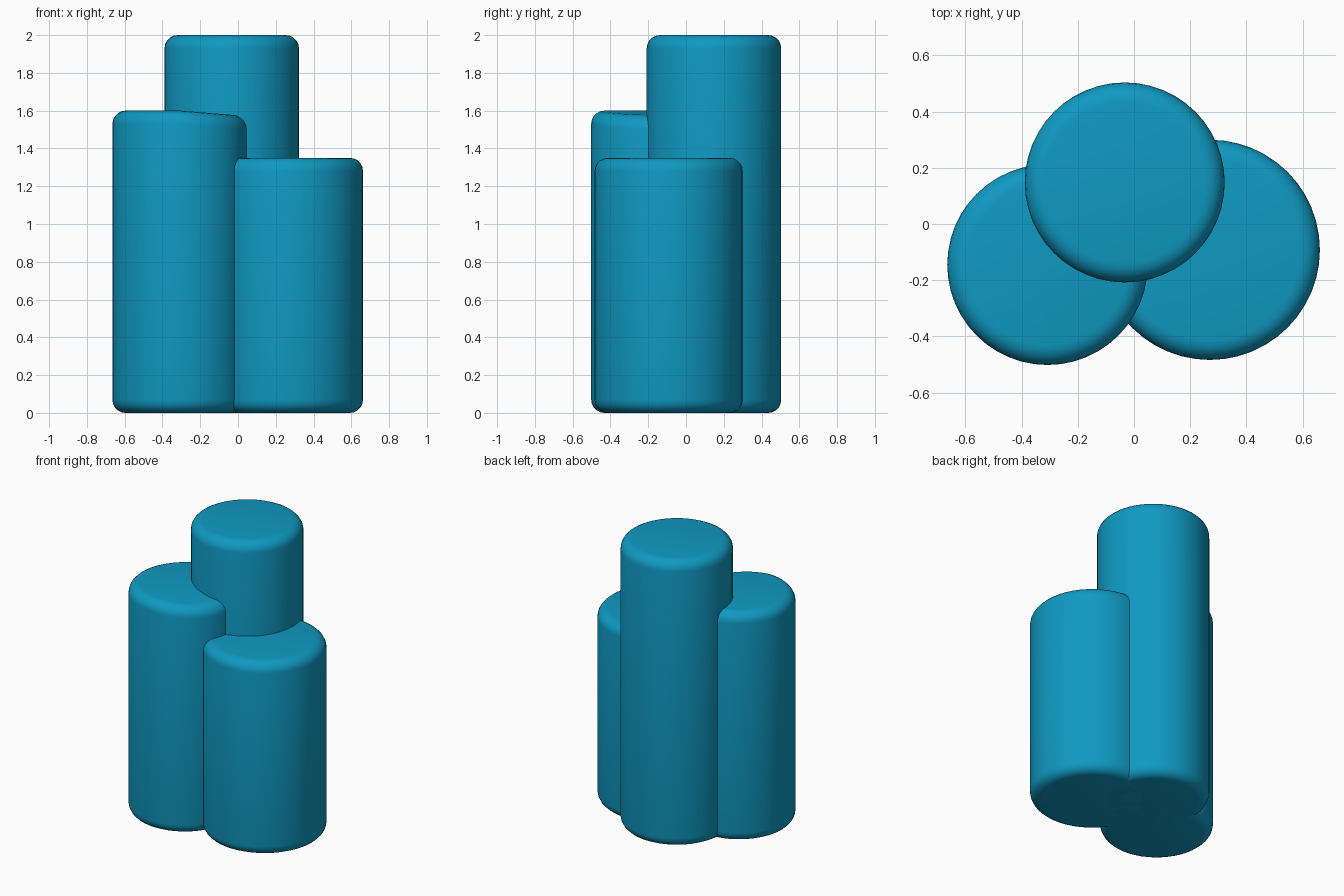
import bpy, bmesh, math

if "Cube" in bpy.data.objects:
    bpy.data.objects.remove(bpy.data.objects["Cube"])

blue = bpy.data.materials.new("teal blue")
blue.diffuse_color = (0.005, 0.32, 0.54, 1)
blue.use_nodes = True
blue.node_tree.nodes["Principled BSDF"].inputs["Base Color"].default_value = blue.diffuse_color

# Rounded half-outline (radius, height) of a column
def outline(r, h, b=0.07, steps=5):
    pts = [(0, 0)]
    for i in range(steps + 1):
        a = math.pi / 2 * i / steps
        pts.append((r - b + b * math.sin(a), b - b * math.cos(a)))
    for i in range(steps + 1):
        a = math.pi / 2 * i / steps
        pts.append((r - b + b * math.cos(a), h - b + b * math.sin(a)))
    return pts + [(0, h)]

def column(name, x, y, r, h, slope=0.0, sides=48):
    bm = bmesh.new()
    prev = None
    # Lathe the outline ring by ring
    for pr, pz in outline(r, h):
        if pr == 0:
            ring = [bm.verts.new((0, 0, pz))] * sides
        else:
            ring = [bm.verts.new((pr * math.cos(2 * math.pi * i / sides),
                                  pr * math.sin(2 * math.pi * i / sides), pz))
                    for i in range(sides)]
        if prev:
            for i in range(sides):
                j = (i + 1) % sides
                quad = list(dict.fromkeys([prev[i], prev[j], ring[j], ring[i]]))
                bm.faces.new(quad)
        prev = ring
    # Top dips gently towards +x
    for v in bm.verts:
        if v.co.z > h / 2:
            v.co.z -= slope * max(0, v.co.x)
    bmesh.ops.recalc_face_normals(bm, faces=bm.faces)
    mesh = bpy.data.meshes.new(name)
    bm.to_mesh(mesh)
    bm.free()
    mesh.materials.append(blue)
    ob = bpy.data.objects.new(name, mesh)
    bpy.context.collection.objects.link(ob)
    ob.location = (x, y, 0)
    bpy.context.view_layer.objects.active = ob
    ob.select_set(True)
    bpy.ops.object.shade_smooth_by_angle(angle=math.radians(35))
    ob.select_set(False)

# Three overlapping columns
column("tall_column", -0.033, 0.148, 0.356, 2.0)
column("middle_column", -0.308, -0.145, 0.357, 1.6, slope=0.08)
column("short_column", 0.27, -0.092, 0.392, 1.35)
